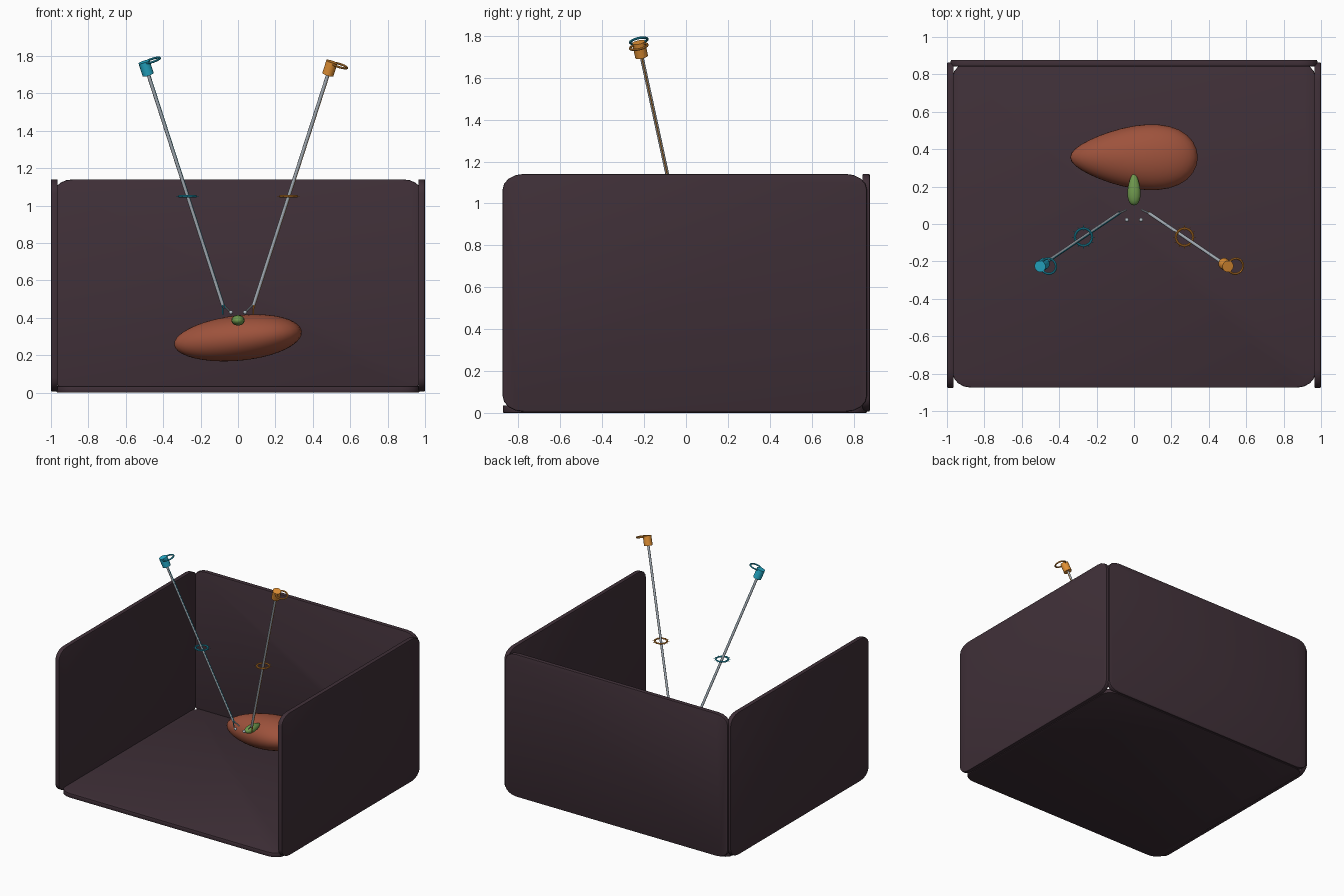
import bpy, bmesh, math
from mathutils import Vector, Matrix

if "Cube" in bpy.data.objects:
    bpy.data.objects.remove(bpy.data.objects["Cube"])


def mat(name, rgb):
    m = bpy.data.materials.new(name)
    m.diffuse_color = (*rgb, 1)
    m.use_nodes = True
    m.node_tree.nodes["Principled BSDF"].inputs["Base Color"].default_value = m.diffuse_color
    return m


PLUM = mat("dark plum", (0.05, 0.029, 0.039))
RED = mat("organ red", (0.34, 0.085, 0.045))
GREEN = mat("organ green", (0.16, 0.32, 0.075))
CYAN = mat("cyan", (0.02, 0.42, 0.60))
ORANGE = mat("orange", (0.75, 0.28, 0.035))
STEEL = mat("steel", (0.42, 0.47, 0.52))


def finish(name, bm, material, smooth=True):
    bmesh.ops.recalc_face_normals(bm, faces=bm.faces)
    me = bpy.data.meshes.new(name)
    bm.to_mesh(me)
    bm.free()
    ob = bpy.data.objects.new(name, me)
    bpy.context.collection.objects.link(ob)
    me.materials.append(material)
    if smooth:
        bpy.context.view_layer.objects.active = ob
        ob.select_set(True)
        bpy.ops.object.shade_smooth_by_angle(angle=math.radians(35))
        ob.select_set(False)
    return ob


def slab(name, size, radii, thick, rot, loc):
    """Thin panel with elliptical rounded corners and softened rims."""
    bm = bmesh.new()
    vs = []
    for k, (sx, sy) in enumerate([(1, 1), (-1, 1), (-1, -1), (1, -1)]):
        for i in range(5):
            a = math.pi / 2 * (k + i / 4)
            vs.append(bm.verts.new((sx * (size[0] / 2 - radii[0]) + radii[0] * math.cos(a),
                                    sy * (size[1] / 2 - radii[1]) + radii[1] * math.sin(a),
                                    -thick / 2)))
    face = bm.faces.new(vs)
    ext = bmesh.ops.extrude_face_region(bm, geom=[face])
    top = [v for v in ext["geom"] if isinstance(v, bmesh.types.BMVert)]
    bmesh.ops.translate(bm, verts=top, vec=(0, 0, thick))
    rims = [e for e in bm.edges if abs(e.verts[0].co.z - e.verts[1].co.z) < 1e-5]
    bmesh.ops.bevel(bm, geom=rims, offset=0.006, segments=2, profile=0.5, affect='EDGES')
    bm.transform(Matrix.Translation(loc) @ rot)
    return finish(name, bm, PLUM)


def rod(name, p, q, r, material, sides=12):
    p, q = Vector(p), Vector(q)
    bm = bmesh.new()
    bmesh.ops.create_cone(bm, cap_ends=True, segments=sides, radius1=r, radius2=r,
                          depth=(q - p).length)
    turn = (q - p).to_track_quat('Z', 'Y').to_matrix().to_4x4()
    bm.transform(Matrix.Translation((p + q) / 2) @ turn)
    return finish(name, bm, material)


def ring(name, loc, axis, major, minor, material):
    bm = bmesh.new()
    n, m = 24, 8
    grid = []
    for i in range(n):
        a = 2 * math.pi * i / n
        row = []
        for j in range(m):
            b = 2 * math.pi * j / m
            d = major + minor * math.cos(b)
            row.append(bm.verts.new((d * math.cos(a), d * math.sin(a), minor * math.sin(b))))
        grid.append(row)
    for i in range(n):
        for j in range(m):
            bm.faces.new((grid[i][j], grid[(i + 1) % n][j],
                          grid[(i + 1) % n][(j + 1) % m], grid[i][(j + 1) % m]))
    bm.transform(Matrix.Translation(loc) @ Vector(axis).to_track_quat('Z', 'Y').to_matrix().to_4x4())
    return finish(name, bm, material)


def egg(name, loc, radii, taper, rot, material, seg=32, rings=20):
    """Ellipsoid along x whose cross-section widens toward +x."""
    bm = bmesh.new()
    bmesh.ops.create_uvsphere(bm, u_segments=seg, v_segments=rings, radius=1)
    for v in bm.verts:
        x, y, z = v.co
        v.co = (x * radii[0], y * radii[1] * (1 + taper[0] * x),
                z * radii[2] * (1 + taper[1] * x))
    bm.transform(Matrix.Translation(loc) @ rot)
    ob = finish(name, bm, material, False)
    ob.data.polygons.foreach_set("use_smooth", [True] * len(ob.data.polygons))
    return ob


# Open box: floor, back wall and two side walls
RX = Matrix.Rotation(math.pi / 2, 4, 'X')
RY = Matrix.Rotation(math.pi / 2, 4, 'Z') @ RX
slab("floor", (1.94, 1.74), (0.1, 0.08), 0.036, Matrix.Identity(4), (0, -0.005, 0.018))
slab("back_wall", (1.96, 1.135), (0.1, 0.065), 0.036, RX, (0, 0.86, 0.5735))
for side, s in (("left", -1), ("right", 1)):
    slab(side + "_wall", (1.74, 1.135), (0.1, 0.075), 0.036, RY, (s * 0.982, -0.006, 0.5735))

# Organs
egg("large_organ", (0, 0.357, 0.292), (0.343, 0.168, 0.121), (0.33, 0.04),
    Matrix.Rotation(math.radians(-6), 4, 'Y'), RED)
egg("small_organ", (0, 0.185, 0.387), (0.086, 0.034, 0.027), (0.3, 0.3),
    Matrix.Rotation(-math.pi / 2, 4, 'Z'), GREEN, 20, 12)

# Two mirrored instruments
for side, s, colour in (("left", -1, CYAN), ("right", 1, ORANGE)):
    port = Vector((s * 0.27, -0.07, 1.05))
    axis = Vector((s * 0.323, -0.218, 1)).normalized()

    def at(z):
        return port + axis * ((z - port.z) / axis.z)

    # shaft with a thin coloured line along it
    rod(side + "_shaft", at(0.47), at(1.71), 0.009, STEEL)
    off = Vector((0.0075, 0, 0))
    rod(side + "_shaft_line", at(0.45) + off, at(1.71) + off, 0.0035, colour, 8)

    # handle and finger loop
    hub = at(1.735)
    rod(side + "_handle", hub - axis * 0.037, hub + axis * 0.037, 0.031, colour, 20)
    across = Vector((1, 0, -axis.x / axis.z)).normalized()
    ring(side + "_finger_loop", hub + across * 0.045 + axis * 0.03, axis, 0.042, 0.006, colour)

    # port collar with small ticks
    ring(side + "_port_ring", port, (0, 0, 1), 0.046, 0.006, colour)
    for i in range(12):
        a = 2 * math.pi * i / 12
        d = Vector((math.cos(a), math.sin(a), 0))
        rod(side + "_port_tick", port + d * 0.036, port + d * 0.062, 0.0018, colour, 6)

    # open jaws
    wrist = at(0.475)
    ball = Vector((s * 0.038, 0.022, 0.43))
    rod(side + "_jaw_a", wrist, (s * 0.04, 0.076, 0.43), 0.005, STEEL, 8)
    rod(side + "_jaw_b", wrist, (s * 0.08, 0.065, 0.415), 0.004, colour, 8)
    egg(side + "_jaw_tip", ball, (0.011, 0.011, 0.011), (0, 0), Matrix.Identity(4), STEEL, 12, 8)
